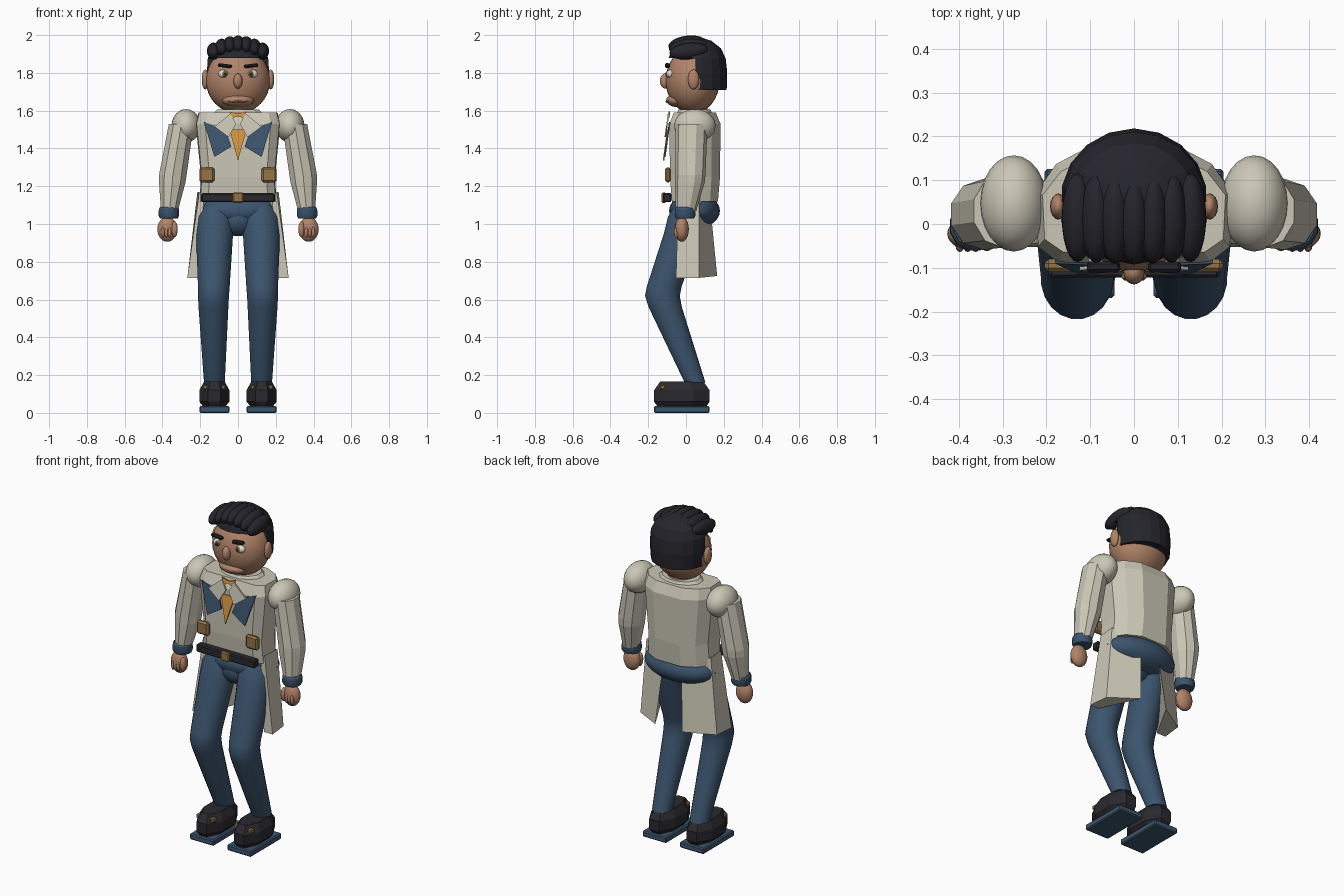
import bpy, bmesh, math
from mathutils import Matrix, Vector

if "Cube" in bpy.data.objects:
    bpy.data.objects.remove(bpy.data.objects["Cube"])


def material(name, r, g, b):
    m = bpy.data.materials.new(name)
    m.use_nodes = True
    m.diffuse_color = (r, g, b, 1)
    node = m.node_tree.nodes["Principled BSDF"]
    node.inputs["Base Color"].default_value = (r, g, b, 1)
    node.inputs["Roughness"].default_value = 0.8
    return m


COAT = material("cream cloth", 0.60, 0.57, 0.47)
NAVY = material("navy cloth", 0.045, 0.09, 0.155)
SKIN = material("skin", 0.44, 0.23, 0.14)
LIP = material("lip", 0.36, 0.175, 0.105)
HAIR = material("dark hair", 0.018, 0.018, 0.025)
LEATHER = material("black leather", 0.022, 0.022, 0.028)
ORANGE = material("orange silk", 0.68, 0.30, 0.05)
BRASS = material("brass brown", 0.30, 0.175, 0.065)
WHITE = material("eye white", 0.75, 0.75, 0.68)
IRIS = material("olive iris", 0.14, 0.11, 0.035)


def finish(name, bm, mat, smooth=None):
    bmesh.ops.recalc_face_normals(bm, faces=bm.faces)
    me = bpy.data.meshes.new(name)
    bm.to_mesh(me)
    bm.free()
    me.materials.append(mat)
    ob = bpy.data.objects.new(name, me)
    bpy.context.collection.objects.link(ob)
    if smooth:
        bpy.ops.object.select_all(action="DESELECT")
        ob.select_set(True)
        bpy.context.view_layer.objects.active = ob
        bpy.ops.object.shade_smooth_by_angle(angle=math.radians(smooth))
    return ob


def ball(name, mat, loc, size, tilt=0, seg=24):
    bm = bmesh.new()
    m = Matrix.Translation(loc) @ Matrix.Rotation(tilt, 4, "X") @ Matrix.Diagonal((*size, 1))
    bmesh.ops.create_uvsphere(bm, u_segments=seg, v_segments=seg // 2, radius=1, matrix=m)
    return finish(name, bm, mat, 60)


def box(name, mat, loc, size, roll=0, bevel=0.006):
    bm = bmesh.new()
    m = Matrix.Translation(loc) @ Matrix.Rotation(roll, 4, "Y") @ Matrix.Diagonal((*size, 1))
    bmesh.ops.create_cube(bm, size=1, matrix=m)
    bmesh.ops.bevel(bm, geom=bm.edges[:], offset=bevel, segments=1, affect="EDGES")
    return finish(name, bm, mat)


def ring(x, y, z, rx, ry, n):
    # n-sided section whose flats touch the given radii
    k = 1 / math.cos(math.pi / n)
    angles = [2 * math.pi * (i + 0.5) / n for i in range(n)]
    return [Vector((x + k * rx * math.cos(a), y + k * ry * math.sin(a), z)) for a in angles]


def loft(name, mat, rings, smooth=None):
    bm = bmesh.new()
    rows = [[bm.verts.new(p) for p in r] for r in rings]
    n = len(rows[0])
    for a, b in zip(rows, rows[1:]):
        for i in range(n):
            j = (i + 1) % n
            bm.faces.new((a[i], a[j], b[j], b[i]))
    bm.faces.new(rows[0][::-1])
    bm.faces.new(rows[-1])
    return finish(name, bm, mat, smooth)


def plate(name, mat, points, y):
    # thin cloth piece on the chest, leaning outwards towards the bottom
    front = [Vector((x, y + 0.14 * (z - 1.5), z)) for x, z in points]
    back = [p + Vector((0, 0.008, 0)) for p in front]
    return loft(name, mat, [front, back])


# Coat body
half = [(0.17, -0.085), (0.215, -0.05), (0.22, 0.07), (0.175, 0.135), (0.09, 0.18)]
section = half + [(-x, y) for x, y in reversed(half)]
levels = [(1.12, 0.93, 0.92), (1.25, 0.89, 1.0), (1.53, 1.02, 1.02), (1.59, 0.95, 0.84)]
loft("coat_body", COAT, [[Vector((x * sx, 0.045 + (y - 0.045) * sy, z)) for x, y in section]
                         for z, sx, sy in levels])
loft("coat_collar", COAT, [ring(0, 0.045, 1.57, 0.15, 0.10, 12), ring(0, 0.045, 1.605, 0.11, 0.085, 12)])
loft("neck", SKIN, [ring(0, 0.045, 1.57, 0.07, 0.07, 12), ring(0, 0.045, 1.67, 0.07, 0.07, 12)], 40)

# Trouser seat, belt and tie
ball("trouser_seat", NAVY, (0, 0.045, 1.07), (0.228, 0.135, 0.095))
ball("crotch", NAVY, (0, 0, 1.025), (0.10, 0.085, 0.09))
box("belt", LEATHER, (0, -0.1, 1.14), (0.39, 0.045, 0.046))
box("belt_buckle", BRASS, (0, -0.118, 1.14), (0.056, 0.022, 0.056))
plate("tie", ORANGE, [(-0.045, 1.5), (0.045, 1.5), (0, 1.335)], -0.1)
plate("tie_knot", ORANGE, [(-0.045, 1.595), (0, 1.585), (0.045, 1.595), (0.03, 1.56), (0, 1.57), (-0.03, 1.56)], -0.105)

# Head and face
ball("head", SKIN, (0, 0.035, 1.76), (0.17, 0.143, 0.175), seg=32)
ball("nose", SKIN, (0, -0.11, 1.757), (0.024, 0.028, 0.04))
ball("muzzle", SKIN, (0, -0.045, 1.655), (0.085, 0.06, 0.036))
ball("mouth", LIP, (0, -0.06, 1.648), (0.07, 0.049, 0.012))

# Hair cap: dome with a flat wall in front of the ears' back edge
dome = [(1.71, 0.158, 0.155), (1.80, 0.165, 0.158), (1.875, 0.16, 0.15), (1.88, 0.16, 0.148),
        (1.93, 0.135, 0.125), (1.97, 0.085, 0.075), (1.985, 0.03, 0.03)]
rows = [ring(0, 0.058, z, rx, ry, 18) for z, rx, ry in dome]
for row in rows[:3]:
    for p in row:
        p.y = max(p.y, 0.05)
loft("hair_cap", HAIR, rows)

# Swept locks over the forehead
for i in range(-3, 4):
    drop = 0.0055 * i * i
    ball("hair_lock", HAIR, (i * 0.043, 0.008 + 0.002 * abs(i), 1.95 - 0.7 * drop),
         (0.036, 0.102, 0.047 - 0.0004 * i * i), tilt=0.12)

for s in (-1, 1):
    side = "left" if s > 0 else "right"

    # Eyes, brows and ears
    ball(side + "_eye", WHITE, (s * 0.075, -0.083, 1.795), (0.029, 0.02, 0.022))
    ball(side + "_iris", IRIS, (s * 0.07, -0.096, 1.795), (0.015, 0.011, 0.017), seg=16)
    ball(side + "_pupil", HAIR, (s * 0.069, -0.104, 1.795), (0.007, 0.005, 0.008), seg=12)
    box(side + "_brow", HAIR, (s * 0.07, -0.098, 1.838), (0.075, 0.025, 0.019), roll=-s * 0.12)
    ball(side + "_ear", SKIN, (s * 0.173, 0.04, 1.765), (0.019, 0.03, 0.053), seg=16)

    # Lapel, collar wing and pocket
    plate(side + "_lapel", NAVY, [(s * x, z) for x, z in
          [(0.18, 1.54), (0.12, 1.52), (0.055, 1.465), (0.035, 1.41), (0.125, 1.355)]], -0.096)
    plate(side + "_collar_wing", COAT, [(s * x, z) for x, z in
          [(0.04, 1.585), (0.125, 1.515), (0.05, 1.46), (0.01, 1.53)]], -0.108)
    box(side + "_pocket", BRASS, (s * 0.165, -0.095, 1.26), (0.08, 0.03, 0.08), bevel=0.01)

    # Coat tail
    top = [(0.18, -0.04, 1.15), (0.205, -0.04, 1.17), (0.215, 0.07, 1.17), (0.06, 0.13, 1.08)]
    hem = [(0.21, -0.053, 0.715), (0.268, -0.053, 0.715), (0.255, 0.07, 0.715), (0.09, 0.165, 0.725)]
    loft(side + "_coat_tail", COAT, [[Vector((s * x, y, z)) for x, y, z in r] for r in (hem, top)])

    # Arm
    ball(side + "_shoulder", COAT, (s * 0.275, 0.047, 1.52), (0.077, 0.11, 0.088))
    arm = [(0.3, 0.03, 1.53, 0.066, 0.08), (0.345, 0.022, 1.26, 0.073, 0.077),
           (0.348, 0.02, 1.22, 0.07, 0.075), (0.363, 0.0, 1.07, 0.045, 0.052)]
    loft(side + "_sleeve", COAT, [ring(s * x, *r, 10) for x, *r in arm])
    loft(side + "_cuff", NAVY, [ring(s * 0.366, -0.005, z, r, r, 12)
                                for z, r in ((1.03, 0.048), (1.045, 0.055), (1.08, 0.053), (1.09, 0.046))], 30)
    ball(side + "_hand", SKIN, (s * 0.375, -0.022, 0.972), (0.052, 0.037, 0.066))
    ball(side + "_thumb", SKIN, (s * 0.336, -0.042, 0.972), (0.017, 0.02, 0.042), seg=16)
    for i in range(3):
        ball(side + "_finger", SKIN, (s * (0.362 + 0.018 * i), -0.05, 0.957), (0.01, 0.014, 0.03), seg=12)

    # Leg
    leg = [(0.115, 0.01, 1.10, 0.075, 0.07), (0.12, 0.0, 1.04, 0.096, 0.095), (0.124, -0.02, 0.95, 0.098, 0.097),
           (0.128, -0.115, 0.67, 0.084, 0.092), (0.13, -0.125, 0.62, 0.082, 0.092),
           (0.13, -0.11, 0.56, 0.079, 0.088), (0.125, 0.048, 0.16, 0.055, 0.055)]
    loft(side + "_leg", NAVY, [ring(s * x, *r, 20) for x, *r in leg], 50)

    # Shoe
    shoe = [(0.035, 0.06, 0.13), (0.06, 0.08, 0.147), (0.12, 0.08, 0.147), (0.165, 0.055, 0.115)]
    loft(side + "_shoe", LEATHER, [ring(s * 0.125, -0.022, z, rx, ry, 8) for z, rx, ry in shoe])
    box(side + "_sole", NAVY, (s * 0.125, -0.022, 0.018), (0.16, 0.295, 0.036))
    for t in (-1, 1):
        box(side + "_shoe_stud", BRASS, (s * 0.125 + t * 0.047, -0.123, 0.135), (0.026, 0.03, 0.026))
